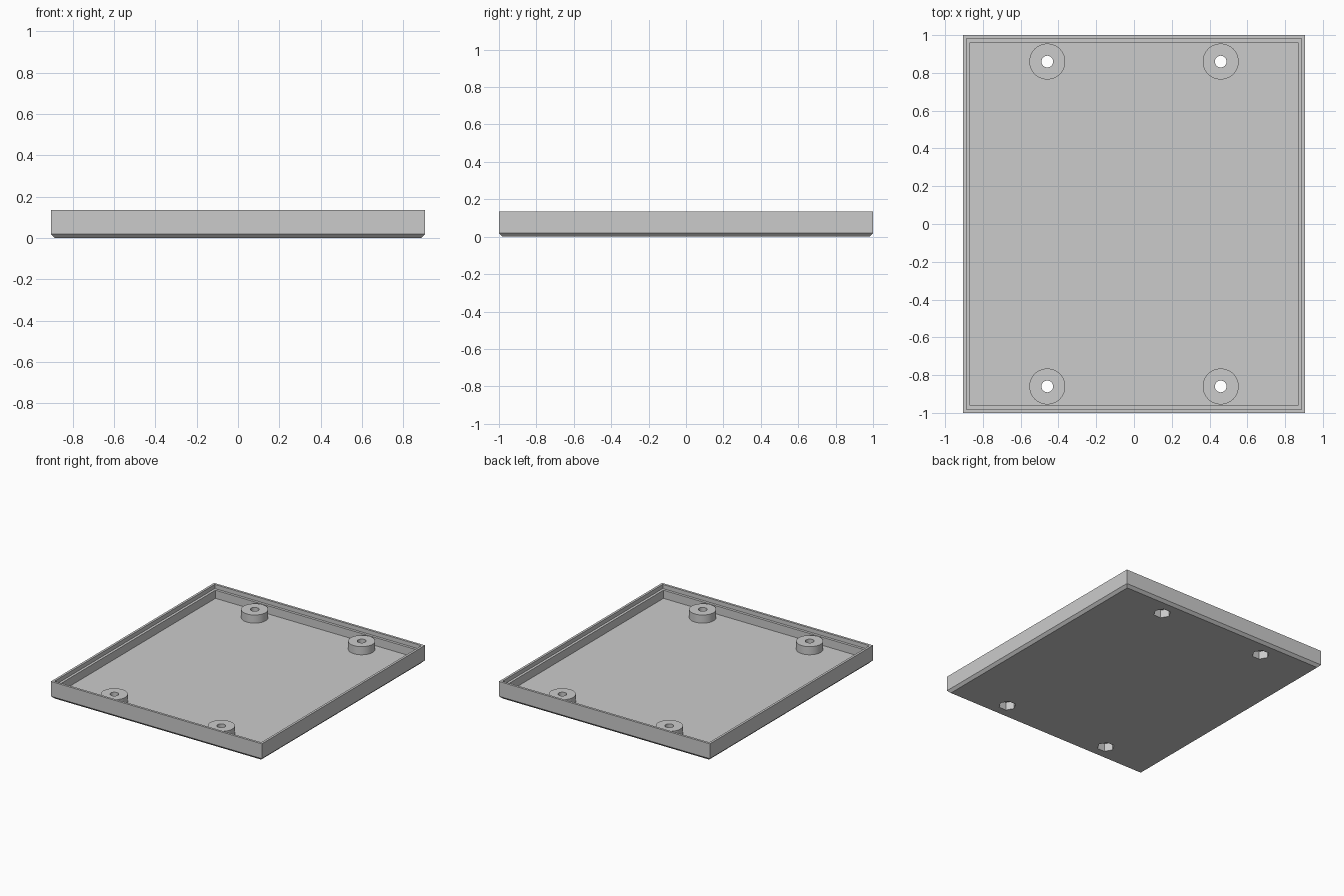
import bpy
import bmesh
from mathutils import Matrix

cube = bpy.data.objects.get("Cube")
if cube:
    bpy.data.objects.remove(cube)

HALF_X, HALF_Y = 0.905, 1.0
HEIGHT, FLOOR, LEDGE = 0.135, 0.04, 0.103
BOSS_X, BOSS_Y = 0.459, 0.86

grey = bpy.data.materials.new("light grey")
grey.use_nodes = True
grey.diffuse_color = (0.6, 0.6, 0.6, 1)
grey.node_tree.nodes["Principled BSDF"].inputs["Base Color"].default_value = (0.6, 0.6, 0.6, 1)


def make_object(name, bm):
    bmesh.ops.recalc_face_normals(bm, faces=bm.faces)
    mesh = bpy.data.meshes.new(name)
    bm.to_mesh(mesh)
    bm.free()
    mesh.materials.append(grey)
    obj = bpy.data.objects.new(name, mesh)
    bpy.context.collection.objects.link(obj)
    return obj


def four_prisms(name, radius, low, high, sides):
    """One upright prism at each screw position."""
    bm = bmesh.new()
    for sx in (-1, 1):
        for sy in (-1, 1):
            # Turn the prism so that a corner points along x
            place = Matrix.Translation((sx * BOSS_X, sy * BOSS_Y, (low + high) / 2))
            turn = Matrix.Rotation(1.5707963, 4, "Z")
            bmesh.ops.create_cone(bm, cap_ends=True, segments=sides, radius1=radius,
                                  radius2=radius, depth=high - low, matrix=place @ turn)
    return make_object(name, bm)


# Tray: rectangles lofted from the underside, over the stepped rim, to the floor
profile = [(0.02, 0), (0, 0.02), (0, HEIGHT), (0.018, HEIGHT),
           (0.018, LEDGE), (0.038, LEDGE), (0.038, FLOOR)]
bm = bmesh.new()
rings = []
for inset, z in profile:
    x, y = HALF_X - inset, HALF_Y - inset
    rings.append([bm.verts.new((sx * x, sy * y, z))
                  for sx, sy in ((-1, -1), (1, -1), (1, 1), (-1, 1))])
for a, b in zip(rings, rings[1:]):
    for i in range(4):
        j = (i + 1) % 4
        bm.faces.new((a[i], a[j], b[j], b[i]))
bm.faces.new(rings[0])
bm.faces.new(rings[-1])
tray = make_object("tray", bm)

# Screw bosses, hexagonal nut pockets below and through holes
bosses = four_prisms("screw_bosses", 0.095, FLOOR / 2, LEDGE, 64)
pockets = four_prisms("nut_pockets", 0.0625, -0.05, 0.062, 6)
holes = four_prisms("screw_holes", 0.031, -0.1, 0.2, 32)
helpers = ((bosses, "UNION"), (pockets, "DIFFERENCE"), (holes, "DIFFERENCE"))
for helper, operation in helpers:
    helper.hide_render = True
    mod = tray.modifiers.new(helper.name, "BOOLEAN")
    mod.object = helper
    mod.operation = operation
    mod.solver = "EXACT"

# Bake the cuts and drop the helpers
bpy.context.view_layer.update()
graph = bpy.context.evaluated_depsgraph_get()
baked = bpy.data.meshes.new_from_object(tray.evaluated_get(graph))
tray.modifiers.clear()
tray.data = baked
for helper, _ in helpers:
    bpy.data.objects.remove(helper)

# Smooth the round bosses and keep the hard edges
for obj in bpy.context.selected_objects:
    obj.select_set(False)
tray.select_set(True)
bpy.context.view_layer.objects.active = tray
bpy.ops.object.shade_smooth_by_angle(angle=0.52)
